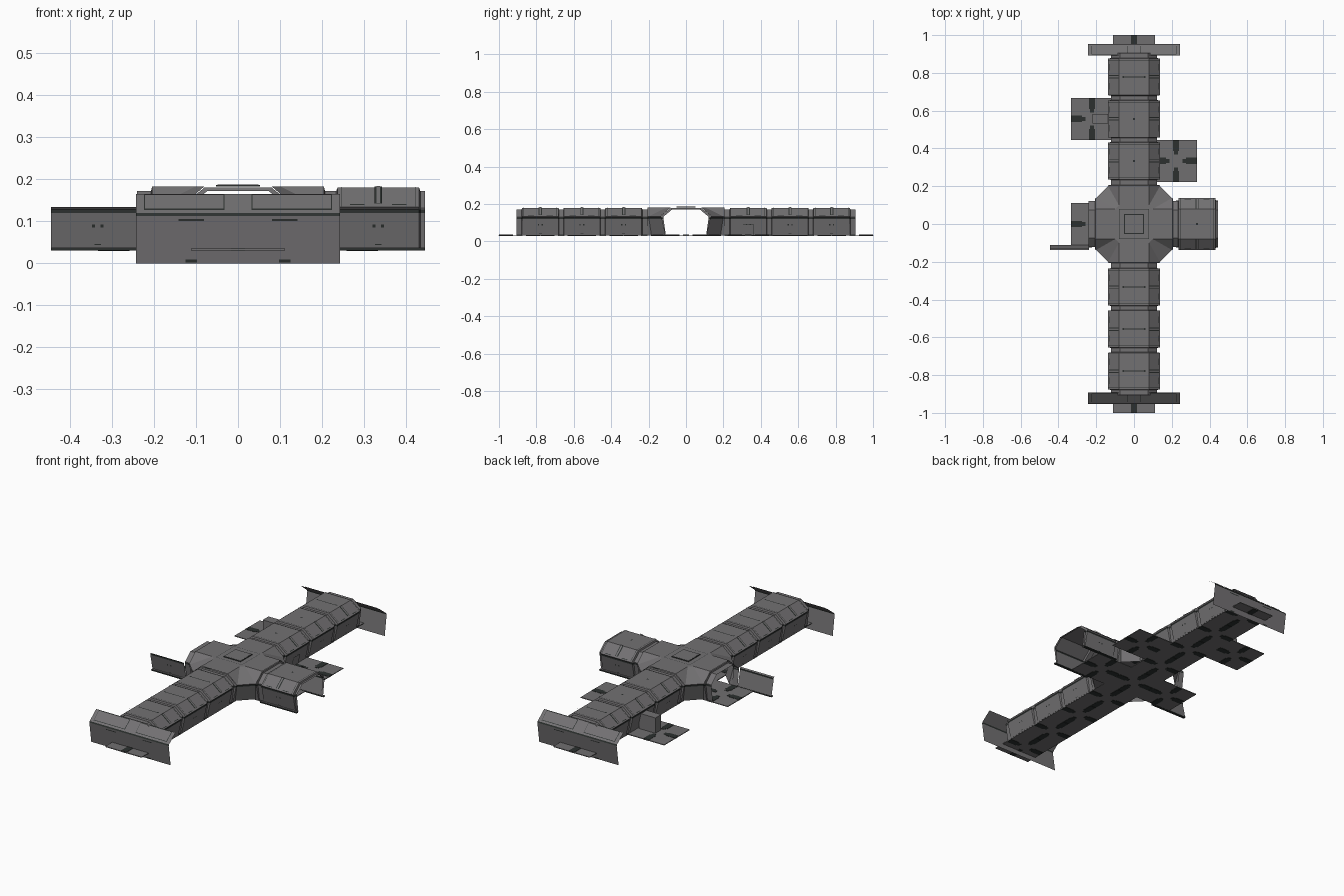
import bpy, bmesh, math
from mathutils import Matrix, Vector

if "Cube" in bpy.data.objects:
    bpy.data.objects.remove(bpy.data.objects["Cube"])


def material(name, rgb):
    m = bpy.data.materials.new(name)
    m.use_nodes = True
    m.diffuse_color = (*rgb, 1)
    m.node_tree.nodes["Principled BSDF"].inputs["Base Color"].default_value = (*rgb, 1)
    return m


HULL = material("hull grey", (0.17, 0.165, 0.17))
DARK = material("dark trim", (0.025, 0.03, 0.028))
FLOOR = material("floor grey", (0.16, 0.157, 0.16))

TILE = 0.2225
HALF = TILE / 2
BASE = 0.035
# Half cross-sections as (distance from axis, height)
WIDE = [(0.112, BASE), (0.131, 0.12), (0.131, 0.128), (0.137, 0.134), (0.08, 0.18)]
NARROW = [(0.108, BASE), (0.12, 0.12), (0.12, 0.128), (0.121, 0.132), (0.073, 0.172)]
END = [(0.936, 0.0), (0.953, 0.113), (0.95, 0.12), (0.945, 0.124), (0.893, 0.165)]


def place(x, y, degrees=0):
    return Matrix.Translation((x, y, 0)) @ Matrix.Rotation(math.radians(degrees), 4, "Z")


def finish(name, bm, mats, matrix):
    me = bpy.data.meshes.new(name)
    bm.to_mesh(me)
    bm.free()
    for m in mats:
        me.materials.append(m)
    ob = bpy.data.objects.new(name, me)
    ob.matrix_world = matrix
    bpy.context.collection.objects.link(ob)
    return ob


def whole(half):
    return half + [(-r, z) for r, z in reversed(half)]


def loft(name, sections, matrix, grooves=(1, 7)):
    """Skin a run of (position, profile) sections along local y."""
    bm = bmesh.new()
    rows = [[bm.verts.new((r, t, z)) for r, z in prof] for t, prof in sections]
    for a, b in zip(rows, rows[1:]):
        for i in range(len(a) - 1):
            f = bm.faces.new((a[i], b[i], b[i + 1], a[i + 1]))
            f.material_index = int(i in grooves)
    bmesh.ops.recalc_face_normals(bm, faces=bm.faces[:])
    return finish(name, bm, [HULL, DARK], matrix)


def strip(name, t, width, p, q, mat, matrix, sides=(1, -1), lift=0.0015):
    """Thin panel between profile points p and q, raised off the surface."""
    bm = bmesh.new()
    normal = Vector((q[1] - p[1], p[0] - q[0])).normalized() * lift
    for s in sides:
        pts = [(p, -1), (p, 1), (q, 1), (q, -1)]
        vs = [bm.verts.new((s * (c[0] + normal.x), t + k * width / 2, c[1] + normal.y))
              for c, k in pts]
        bm.faces.new(vs if s > 0 else vs[::-1])
    return finish(name, bm, [mat], matrix)


def box(name, size, centre, mat, matrix=Matrix()):
    bm = bmesh.new()
    bmesh.ops.create_cube(bm, size=1)
    bmesh.ops.scale(bm, vec=size, verts=bm.verts)
    bmesh.ops.translate(bm, vec=centre, verts=bm.verts)
    return finish(name, bm, [mat], matrix)


def between(p, q, f):
    return tuple(a + (b - a) * f for a, b in zip(p, q))


def wall_details(m, sides):
    for t in (-0.01, 0.01):
        strip("wall_port", t, 0.007, between(*WIDE[:2], 0.6), between(*WIDE[:2], 0.68),
              DARK, m, sides)
    strip("wall_slot", 0, 0.016, between(*WIDE[:2], 0.1), between(*WIDE[:2], 0.13),
          DARK, m, sides)


def segment(x, y, degrees, roof_line):
    m = place(x, y, degrees)
    loft("corridor_segment", [(-HALF, whole(NARROW)), (-0.1, whole(NARROW)),
                              (-0.097, whole(WIDE)), (0.097, whole(WIDE)),
                              (0.1, whole(NARROW)), (HALF, whole(NARROW))], m)
    wall_details(m, (1, -1))
    low, high = WIDE[3], WIDE[4]
    # Chamfer rib, latches and seams
    strip("chamfer_rib", 0, 0.018, between(low, high, 0.12), high, DARK, m, lift=0.003)
    strip("chamfer_rib_face", 0, 0.008, between(low, high, 0.12), high, HULL, m, lift=0.005)
    for t in (-0.05, 0.05):
        strip("chamfer_latch", t, 0.034, between(low, high, 0.08), between(low, high, 0.13),
              DARK, m)
    for t in (-0.088, 0.088):
        strip("chamfer_seam", t, 0.002, low, high, DARK, m)
        strip("roof_seam", t, 0.002, high, (-high[0], high[1]), DARK, m, (1,))
    r = 0.062 if roof_line else 0.006
    strip("roof_seam", 0, 0.009, (r, 0.18), (-r, 0.18), DARK, m, (1,))
    if roof_line:
        strip("roof_seam_inner", 0, 0.004, (r - 0.01, 0.18), (0.01 - r, 0.18), HULL, m, (1,), 0.003)


def floor_tile(x, y):
    m = place(x, y)
    box("floor_tile", (TILE, TILE, 0.004), (0, 0, BASE - 0.002), FLOOR, m)
    for k in range(4):
        spin = m @ Matrix.Rotation(k * math.pi / 2, 4, "Z")
        box("floor_grate", (0.034, 0.058, 0.007), (0, HALF - 0.03, BASE - 0.002), DARK, spin)
        box("floor_grate_tip", (0.02, 0.02, 0.007), (0, HALF - 0.066, BASE - 0.002), DARK, spin)


# Main corridor on both sides of the junction
for k in (1.5, 2.5, 3.5):
    segment(0, -k * TILE, 0, True)
    segment(0, k * TILE, 0, k == 3.5)
for s in (0, 180):
    loft("corridor_end_ring", [(4 * TILE - 0.002, whole(NARROW)), (0.905, whole(NARROW))],
         place(0, 0, s))

# Side arm and the lone wall opposite it
segment(1.5 * TILE, 0, 90, False)
wall_at = place(-1.5 * TILE, 0, 90)
lone = [(-r, z) for r, z in WIDE[:4]]
loft("lone_wall", [(-0.095, lone), (HALF, lone)], wall_at, (1,))
wall_details(wall_at, (-1,))
for x in (-1.5 * TILE, 1.5 * TILE):
    for s in (-1, 1):
        if x > 0 or s < 0:
            box("wall_base_trim", (TILE, 0.014, 0.006), (x, s * 0.117, BASE - 0.002), DARK)
            box("wall_base_cap", (TILE, 0.008, 0.007), (x, s * 0.117, BASE - 0.001), HULL)

# Crossing junction with cut corners
REACH = 0.205
bm = bmesh.new()
cuts = [0.185, 0.198, 0.198, 0.2, 0.1]
for k in range(4):
    rot = Matrix.Rotation(k * math.pi / 2, 4, "Z")
    rows = []
    for (w, z), c in zip(WIDE, cuts):
        z = 0.183 if z == 0.18 else z
        corner = [(REACH, w), (c, w), (w, c), (w, REACH)]
        rows.append([bm.verts.new(rot @ Vector((x, y, z))) for x, y in corner])
    for i, (a, b) in enumerate(zip(rows, rows[1:])):
        for j in range(3):
            f = bm.faces.new((a[j], a[j + 1], b[j + 1], b[j]))
            f.material_index = int(i == 1)
    e, c, d, n = rows[-1]
    mid, east, north = [bm.verts.new(rot @ Vector((x, y, 0.183)))
                        for x, y in ((0, 0), (REACH, 0), (0, REACH))]
    bm.faces.new((mid, c, d))
    bm.faces.new((mid, east, e, c))
    bm.faces.new((mid, d, n, north))
bmesh.ops.remove_doubles(bm, verts=bm.verts, dist=0.0001)
bmesh.ops.recalc_face_normals(bm, faces=bm.faces[:])
finish("junction", bm, [HULL, DARK], Matrix())
for k in range(4):
    reach = 0.24 if k == 1 else TILE
    loft("junction_ring", [(REACH, whole(WIDE)), (REACH + 0.002, whole(NARROW)),
                           (reach, whole(NARROW))], place(0, 0, 90 * k))
    strip("junction_roof_seam", 0.079, 0.002, (0.079, 0.183), (-0.079, 0.183), DARK,
          place(0, 0, 90 * k), (1,))

# Roof hatch
for name, w, h, mat in (("hatch_frame", 0.104, 0.003, DARK), ("hatch_lid", 0.097, 0.004, HULL)):
    box(name, (w, w, h), (0, 0, 0.183 + h / 2), mat)

# Broad end walls
for s in (-1, 1):
    m = place(0, 0, 90 * s)
    loft("end_wall", [(-0.243, END), (0.243, END)], m, (1,))
    low, high = END[3], END[4]
    for t in (-0.128, 0.128):
        strip("end_panel_outline", t, 0.192, between(low, high, 0.05), between(low, high, 0.95),
              DARK, m, (1,))
        strip("end_panel", t, 0.187, between(low, high, 0.09), between(low, high, 0.91),
              HULL, m, (1,), 0.003)
    for t in (-HALF, HALF):
        strip("end_vent", t, 0.06, between(*END[:2], 0.89), between(*END[:2], 0.93), DARK, m, (1,))
        strip("end_foot_slot", t, 0.028, between(*END[:2], 0.02), between(*END[:2], 0.08),
              DARK, m, (1,))

# Floor tiles, including the loose side landings
for k in range(-4, 5):
    floor_tile(0, k * TILE)
for x, k in ((-1, 0), (1, 0), (-1, 2.5), (1, 1.5)):
    floor_tile(x * TILE, k * TILE)

# Side doorway block and door panel
box("doorway_block", (0.1, 0.05, 0.085), (-0.17, 2.5 * TILE, BASE + 0.0425), HULL)
strip("door_outline", 0, 0.06, WIDE[0], between(*WIDE[:2], 0.65), DARK,
      place(0, 1.5 * TILE), (1,), 0.002)
strip("door_panel", 0, 0.056, WIDE[0], between(*WIDE[:2], 0.63), HULL,
      place(0, 1.5 * TILE), (1,), 0.0035)
